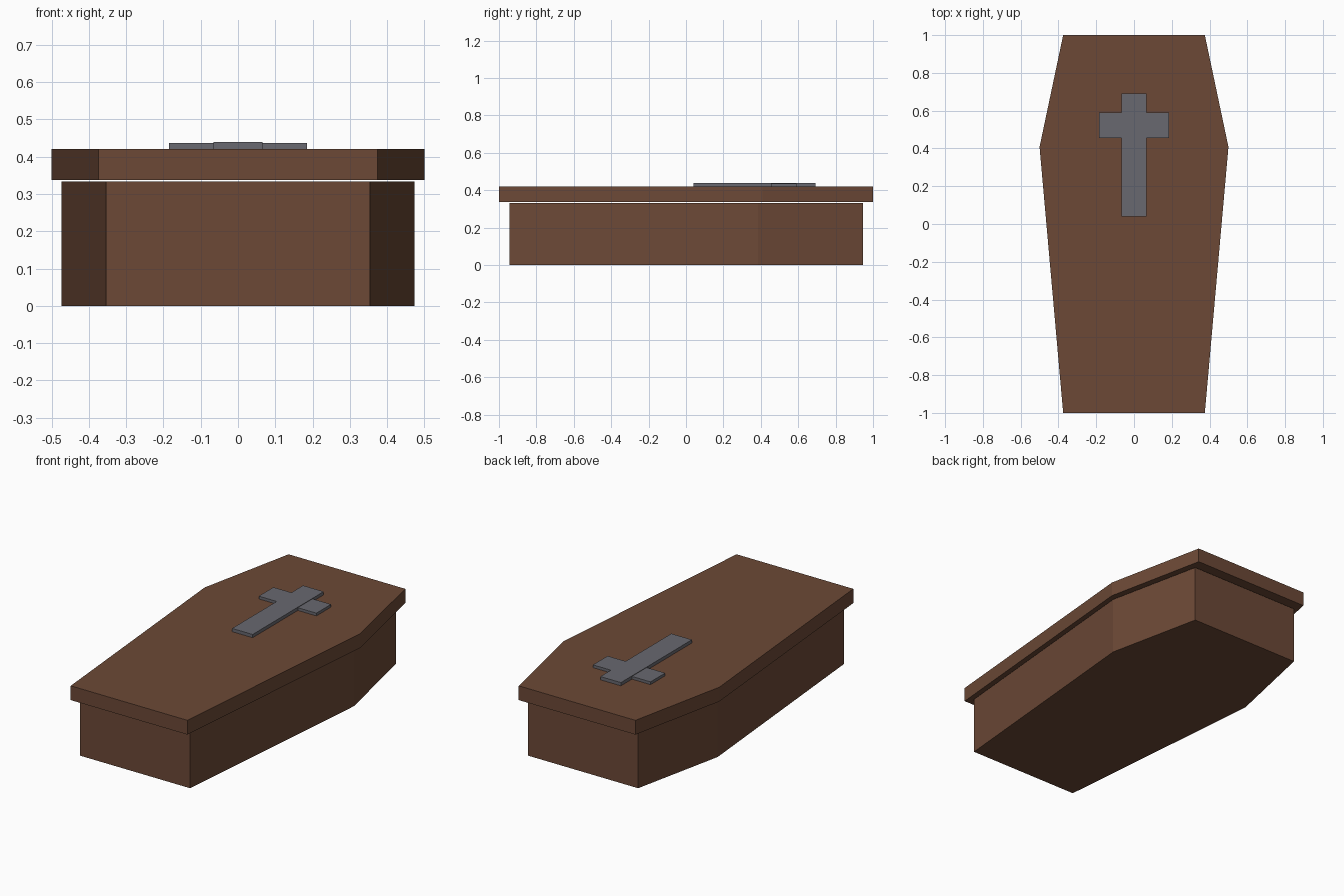
import bpy
import bmesh

if "Cube" in bpy.data.objects:
    bpy.data.objects.remove(bpy.data.objects["Cube"], do_unlink=True)


def material(name, colour):
    mat = bpy.data.materials.new(name)
    mat.use_nodes = True
    mat.diffuse_color = colour
    mat.node_tree.nodes["Principled BSDF"].inputs["Base Color"].default_value = colour
    return mat


def prism(name, outline, bottom, top, mat):
    """Extrude a flat outline from the bottom height to the top height."""
    bm = bmesh.new()
    base = bm.faces.new([bm.verts.new((x, y, bottom)) for x, y in outline])
    extruded = bmesh.ops.extrude_face_region(bm, geom=[base], use_keep_orig=True)
    for v in extruded["geom"]:
        if isinstance(v, bmesh.types.BMVert):
            v.co.z = top
    bmesh.ops.recalc_face_normals(bm, faces=bm.faces)
    mesh = bpy.data.meshes.new(name)
    bm.to_mesh(mesh)
    bm.free()
    mesh.materials.append(mat)
    obj = bpy.data.objects.new(name, mesh)
    bpy.context.collection.objects.link(obj)
    return obj


def coffin_outline(end, shoulder, shoulder_y, half_length):
    """Six-sided outline, mirrored from its left side."""
    left = [(end, -half_length), (shoulder, shoulder_y), (end, half_length)]
    return left + [(-x, y) for x, y in reversed(left)]


def rectangle(half_width, y0, y1):
    return [(-half_width, y0), (half_width, y0), (half_width, y1), (-half_width, y1)]


wood = material("brown wood", (0.15, 0.066, 0.037, 1))
metal = material("grey metal", (0.14, 0.14, 0.16, 1))

# Box and overhanging lid, with a narrow gap between them
prism("coffin_box", coffin_outline(0.354, 0.474, 0.386, 0.945), 0, 0.333, wood)
prism("coffin_lid", coffin_outline(0.375, 0.5, 0.408, 1.0), 0.338, 0.421, wood)

# Cross laid on the lid, the upright slightly thicker than the bar
prism("cross_upright", rectangle(0.066, 0.04, 0.692), 0.421, 0.44, metal)
prism("cross_bar", rectangle(0.185, 0.455, 0.59), 0.421, 0.437, metal)
